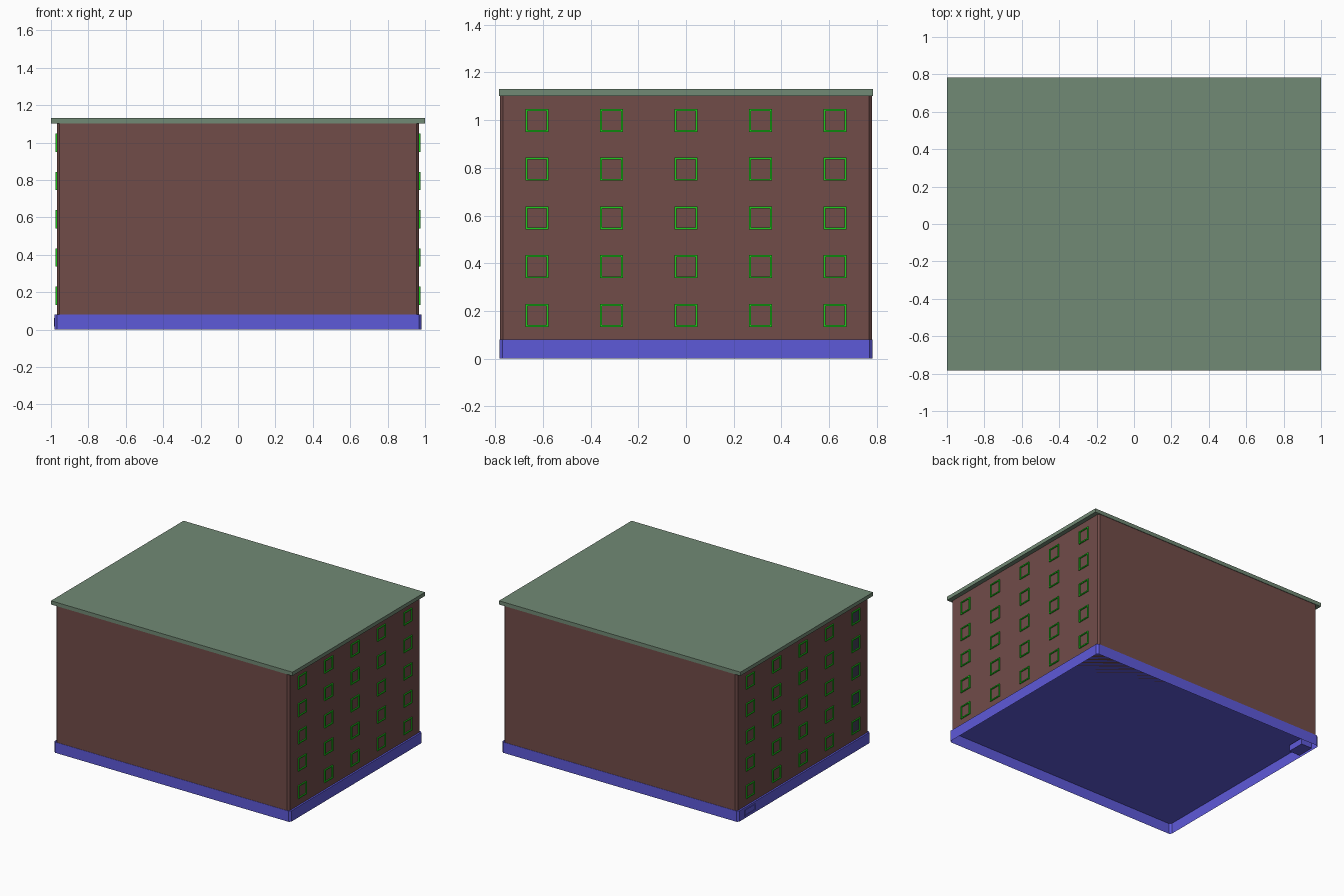
import bpy, bmesh

if "Cube" in bpy.data.objects:
    bpy.data.objects.remove(bpy.data.objects["Cube"])


def material(name, rgb):
    # sRGB 0-255 to the linear values Blender stores
    m = bpy.data.materials.new(name)
    m.diffuse_color = [(c / 255) ** 2.2 for c in rgb] + [1]
    m.use_nodes = True
    m.node_tree.nodes["Principled BSDF"].inputs["Base Color"].default_value = m.diffuse_color
    return m


WALL = material("brick", (112, 77, 74))
ROOF = material("roof_green", (113, 136, 116))
BASE = material("plinth_blue", (94, 90, 216))
FRAME = material("frame_green", (34, 205, 34))
GLASS = material("dark_glass", (66, 64, 84))


def finish(name, bm, mat):
    bmesh.ops.recalc_face_normals(bm, faces=bm.faces)
    me = bpy.data.meshes.new(name)
    bm.to_mesh(me)
    bm.free()
    ob = bpy.data.objects.new(name, me)
    bpy.context.collection.objects.link(ob)
    me.materials.append(mat)
    return ob


def add_box(bm, lo, hi):
    verts = bmesh.ops.create_cube(bm, size=1)["verts"]
    for v in verts:
        for i in range(3):
            v.co[i] = lo[i] if v.co[i] < 0 else hi[i]


def prism(name, hx, hy, z0, z1, c, mat, bottom=True):
    # Rectangular block with chamfered vertical corners
    pts = [(hx, -hy + c), (hx, hy - c), (hx - c, hy), (-hx + c, hy),
           (-hx, hy - c), (-hx, -hy + c), (-hx + c, -hy), (hx - c, -hy)]
    bm = bmesh.new()
    lo = [bm.verts.new((x, y, z0)) for x, y in pts]
    hi = [bm.verts.new((x, y, z1)) for x, y in pts]
    for i in range(8):
        j = (i + 1) % 8
        bm.faces.new((lo[i], lo[j], hi[j], hi[i]))
    bm.faces.new(hi)
    if bottom:
        bm.faces.new(lo[::-1])
    return finish(name, bm, mat)


def add_frame(bm, x0, x1, y, z, w, h, t):
    # Rectangular frame facing along x
    for s in (-1, 1):
        a, b = sorted((s * h / 2, s * (h / 2 - t)))
        add_box(bm, (x0, y - w / 2, z + a), (x1, y + w / 2, z + b))
        a, b = sorted((s * w / 2, s * (w / 2 - t)))
        add_box(bm, (x0, y + a, z - h / 2 + t), (x1, y + b, z + h / 2 - t))


# Main masses: plinth is hollow underneath
prism("plinth", 0.98, 0.782, 0, 0.08, 0.013, BASE, bottom=False)
prism("walls", 0.967, 0.78, 0.08, 1.102, 0.013, WALL)
bm = bmesh.new()
add_box(bm, (-1, -0.784, 1.102), (1, 0.784, 1.13))
finish("roof_slab", bm, ROOF)

# Window frames, five by five on both end walls
COLS = [0.3125 * i for i in range(-2, 3)]
ROWS = [0.181 + 0.2045 * i for i in range(5)]
for side, s in (("right", 1), ("left", -1)):
    bm = bmesh.new()
    x0, x1 = sorted((s * 0.96, s * 0.975))
    for y in COLS:
        for z in ROWS:
            add_frame(bm, x0, x1, y, z, 0.097, 0.097, 0.008)
    finish(side + "_window_frames", bm, FRAME)

# Dark panes in the front column of the left wall
bm = bmesh.new()
for z in ROWS:
    add_box(bm, (-0.968, COLS[0] - 0.042, z - 0.042),
            (-0.962, COLS[0] + 0.042, z + 0.042))
finish("left_window_panes", bm, GLASS)

# Small vent box in the plinth near the back left corner
bm = bmesh.new()
add_frame(bm, -0.984, -0.89, 0.645, 0.04, 0.13, 0.046, 0.006)
add_box(bm, (-0.895, 0.58, 0.017), (-0.89, 0.71, 0.063))
finish("plinth_vent", bm, BASE)
